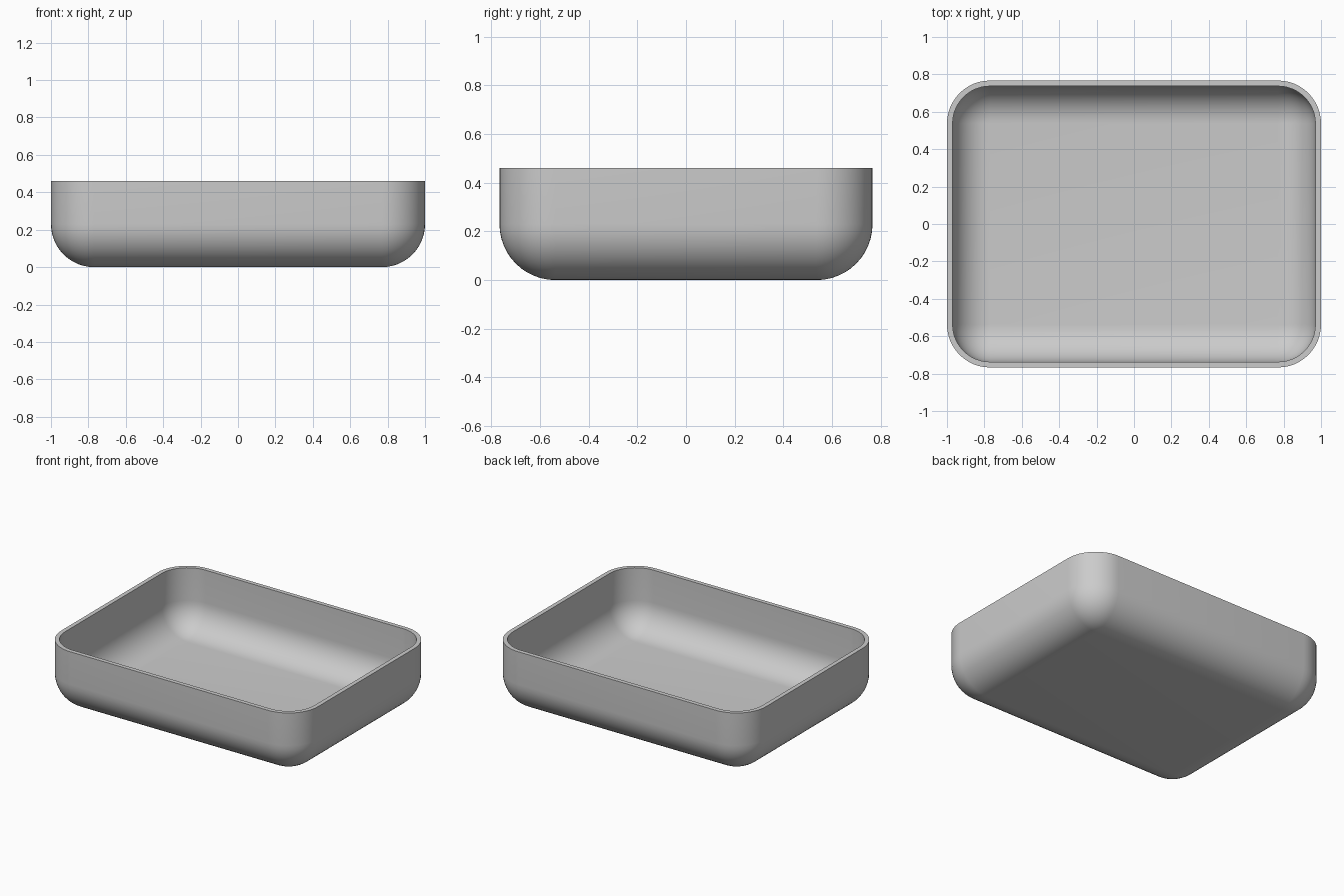
import bpy, bmesh
from math import sin, cos, pi

cube = bpy.data.objects.get("Cube")
if cube:
    bpy.data.objects.remove(cube, do_unlink=True)

HALF_X, HALF_Y, HEIGHT = 1.0, 0.767, 0.46
RADIUS, WALL, STEPS = 0.23, 0.03, 12
CORE_X, CORE_Y = HALF_X - RADIUS, HALF_Y - RADIUS

grey = bpy.data.materials.new("plain grey")
grey.use_nodes = True
colour = (0.6, 0.6, 0.6, 1)
grey.diffuse_color = colour
grey.node_tree.nodes["Principled BSDF"].inputs["Base Color"].default_value = colour


def ring(bm, r, z):
    """Rounded rectangle whose corners have radius r."""
    verts = []
    for q, (sx, sy) in enumerate([(1, 1), (-1, 1), (-1, -1), (1, -1)]):
        for i in range(STEPS + 1):
            a = (q + i / STEPS) * pi / 2
            verts.append(bm.verts.new((sx * CORE_X + r * cos(a),
                                       sy * CORE_Y + r * sin(a), z)))
    return verts


def shell_profile(r):
    """Quarter round from the floor up to the wall, as (radius, height)."""
    angles = [i / STEPS * pi / 2 for i in range(STEPS + 1)]
    return [(r * sin(a), RADIUS - r * cos(a)) for a in angles] + [(r, HEIGHT)]


# Outer shell upward, over the rim, then inner shell downward
profile = shell_profile(RADIUS) + shell_profile(RADIUS - WALL)[::-1]
bm = bmesh.new()
rings = [ring(bm, r, z) for r, z in profile]
for low, high in zip(rings, rings[1:]):
    n = len(low)
    for i in range(n):
        j = (i + 1) % n
        bm.faces.new((low[i], low[j], high[j], high[i]))
bmesh.ops.remove_doubles(bm, verts=bm.verts, dist=0.0001)

# Flat floors, underneath and inside
bmesh.ops.holes_fill(bm, edges=[e for e in bm.edges if e.is_boundary], sides=4)
bmesh.ops.recalc_face_normals(bm, faces=bm.faces)

mesh = bpy.data.meshes.new("tray")
bm.to_mesh(mesh)
bm.free()
mesh.materials.append(grey)
tray = bpy.data.objects.new("tray", mesh)
bpy.context.collection.objects.link(tray)

bpy.context.view_layer.objects.active = tray
tray.select_set(True)
bpy.ops.object.shade_smooth_by_angle()
